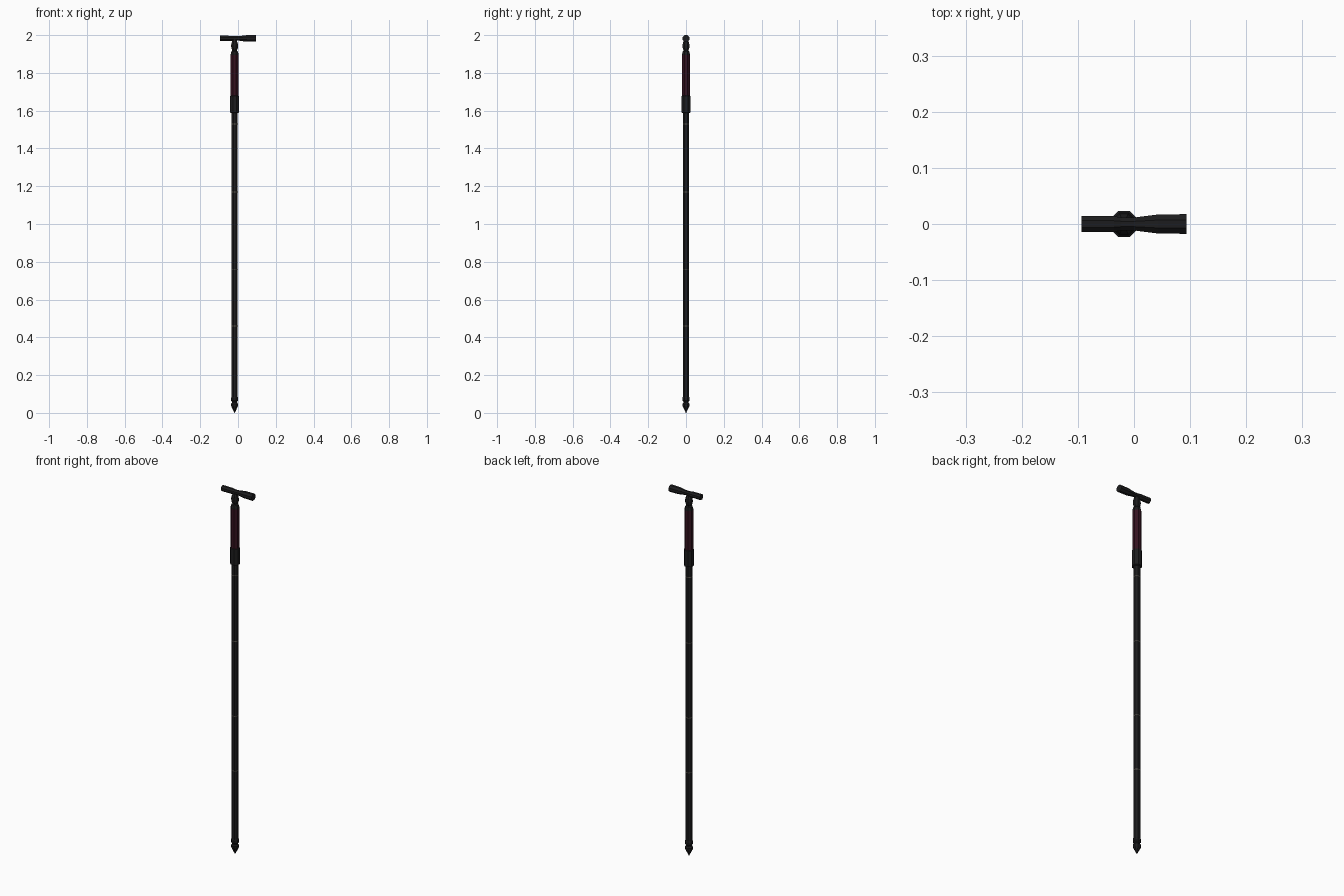
import bpy, bmesh, math
from mathutils import Matrix

if "Cube" in bpy.data.objects:
    bpy.data.objects.remove(bpy.data.objects["Cube"])

CX = -0.018          # shaft axis
SIDES = 8


def material(name, rgb):
    m = bpy.data.materials.new(name)
    m.diffuse_color = (*rgb, 1)
    m.use_nodes = True
    m.node_tree.nodes["Principled BSDF"].inputs["Base Color"].default_value = m.diffuse_color
    return m


BLACK = material("black_metal", (0.012, 0.012, 0.013))
MAROON = material("maroon_grip", (0.035, 0.006, 0.014))
PALE = material("pale_ring", (0.12, 0.11, 0.09))


def lathe(name, profile, mat, matrix):
    """Flat-faced octagonal turning; profile is (flat-to-axis radius, height)."""
    bm = bmesh.new()
    rings = []
    for r, z in profile:
        c = r / math.cos(math.pi / SIDES)
        rings.append([bm.verts.new((c * math.cos((i + .5) * math.tau / SIDES),
                                    c * math.sin((i + .5) * math.tau / SIDES), z))
                      for i in range(SIDES)])
    for a, b in zip(rings, rings[1:]):
        for i in range(SIDES):
            j = (i + 1) % SIDES
            bm.faces.new((a[i], a[j], b[j], b[i]))
    bm.faces.new(rings[0][::-1])
    bm.faces.new(rings[-1])
    bmesh.ops.remove_doubles(bm, verts=bm.verts, dist=1e-5)
    bmesh.ops.recalc_face_normals(bm, faces=bm.faces)
    me = bpy.data.meshes.new(name)
    bm.to_mesh(me)
    bm.free()
    me.materials.append(mat)
    ob = bpy.data.objects.new(name, me)
    ob.matrix_world = matrix
    bpy.context.collection.objects.link(ob)
    return ob


UP = Matrix.Translation((CX, 0, 0))

# Pointed foot with two small collars
lathe("foot_spike", [(.001, 0), (.018, .036), (.019, .048), (.014, .054), (.014, .06),
                     (.019, .065), (.019, .08), (.016, .085)], BLACK, UP)

# Long shaft and its thin pale joint rings
lathe("shaft", [(.0165, .08), (.0165, 1.60)], BLACK, UP)
for i, z in enumerate((.46, .76, 1.17, 1.53)):
    lathe(f"joint_ring_{i + 1}", [(.0168, z - .002), (.0168, z + .002)], PALE, UP)

# Collar below the grip
lathe("collar", [(.0165, 1.587), (.0235, 1.590), (.0235, 1.677), (.019, 1.680)], BLACK, UP)

# Maroon grip
lathe("grip", [(.0205, 1.675), (.0205, 1.895)], MAROON, UP)

# Neck with a swelling under the crossbar
lathe("neck", [(.0205, 1.893), (.0205, 1.900), (.017, 1.914), (.012, 1.918), (.017, 1.930),
               (.0185, 1.945), (.016, 1.960), (.011, 1.972), (.009, 1.985)], BLACK, UP)

# Crossbar handle, flaring out to both ends
ACROSS = Matrix.Translation((0, 0, 1.9825)) @ Matrix.Rotation(math.pi / 2, 4, 'Y')
lathe("crossbar", [(.0145, -.094), (.0140, -.036), (.0115, -.022), (.0115, 0),
                   (.0170, .043), (.0175, .094)], BLACK, ACROSS)
